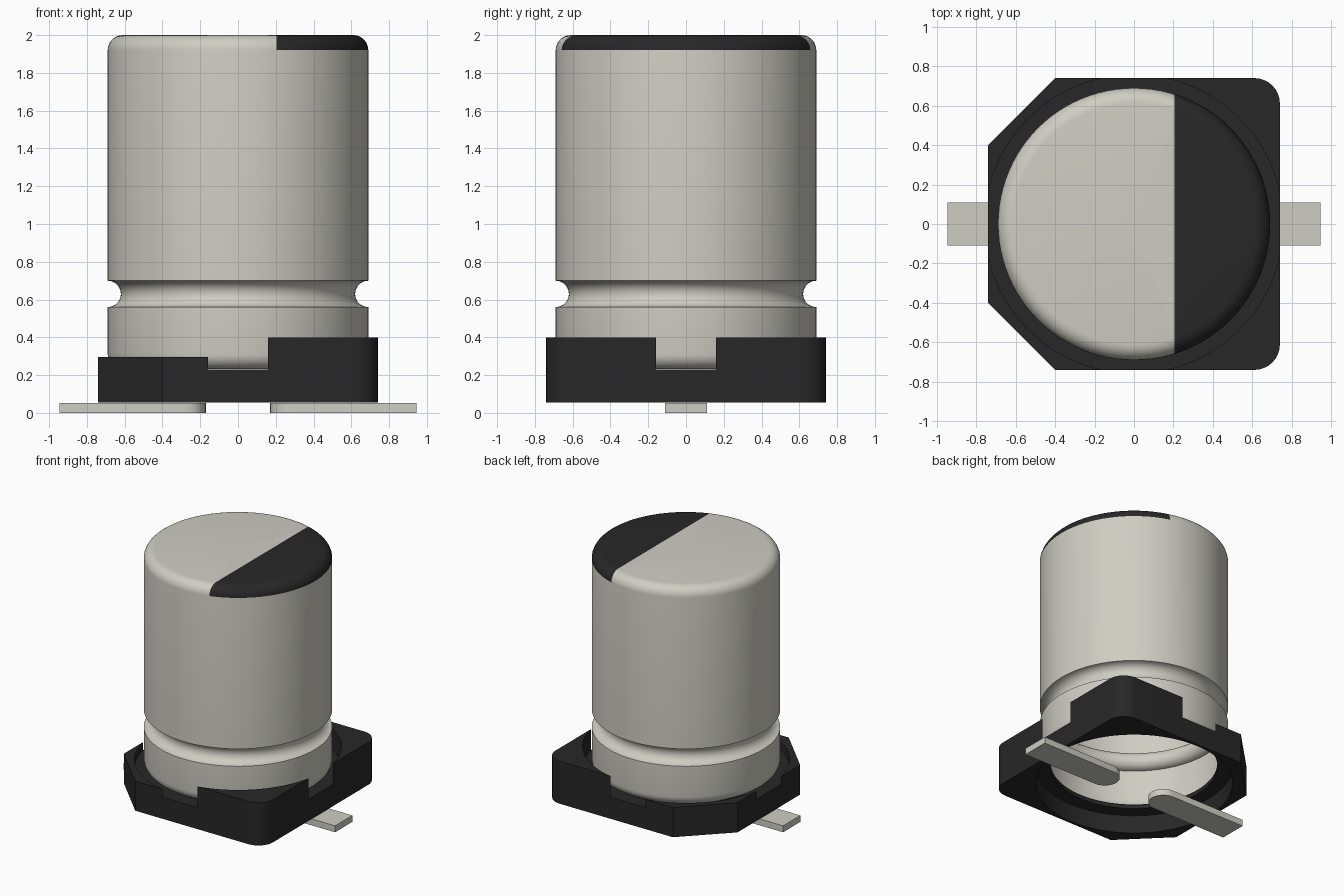
import bpy, bmesh, math

if "Cube" in bpy.data.objects:
    bpy.data.objects.remove(bpy.data.objects["Cube"], do_unlink=True)


def make_material(name, rgb):
    m = bpy.data.materials.new(name)
    m.use_nodes = True
    m.diffuse_color = (*rgb, 1)
    bsdf = next(n for n in m.node_tree.nodes if n.type == 'BSDF_PRINCIPLED')
    bsdf.inputs["Base Color"].default_value = (*rgb, 1)
    bsdf.inputs["Roughness"].default_value = 0.6
    return m


METAL = make_material("light_metal", (0.62, 0.615, 0.55))
BLACK = make_material("black_plastic", (0.021, 0.0205, 0.0205))


def make_object(name, bm, mats):
    mesh = bpy.data.meshes.new(name)
    bm.to_mesh(mesh)
    bm.free()
    obj = bpy.data.objects.new(name, mesh)
    bpy.context.collection.objects.link(obj)
    for m in mats:
        mesh.materials.append(m)
    return obj


def activate(obj):
    bpy.ops.object.select_all(action='DESELECT')
    obj.select_set(True)
    bpy.context.view_layer.objects.active = obj


def smooth(obj, angle=30):
    activate(obj)
    bpy.ops.object.shade_smooth_by_angle(angle=math.radians(angle))


def arc(cx, cy, r, a0, a1, n):
    """Points of an arc from angle a0 to a1 in degrees."""
    angles = [math.radians(a0 + (a1 - a0) * i / n) for i in range(n + 1)]
    return [(cx + r * math.cos(a), cy + r * math.sin(a)) for a in angles]


def prism(name, outline, z0, z1, mat):
    """Extrude a flat outline from z0 up to z1."""
    bm = bmesh.new()
    face = bm.faces.new([bm.verts.new((x, y, z0)) for x, y in outline])
    ext = bmesh.ops.extrude_face_region(bm, geom=[face])["geom"]
    top = [v for v in ext if isinstance(v, bmesh.types.BMVert)]
    bmesh.ops.translate(bm, verts=top, vec=(0, 0, z1 - z0))
    bmesh.ops.recalc_face_normals(bm, faces=bm.faces)
    return make_object(name, bm, [mat])


def cut(obj, name, outline, z0, z1):
    """Subtract a prism from an object."""
    cutter = prism(name, outline, z0, z1, BLACK)
    cutter.hide_render = True
    mod = obj.modifiers.new(name, 'BOOLEAN')
    mod.operation = 'DIFFERENCE'
    mod.solver = 'EXACT'
    mod.object = cutter
    activate(obj)
    bpy.ops.object.modifier_apply(modifier=mod.name)
    bpy.data.objects.remove(cutter, do_unlink=True)


def circle(r, n=96):
    return arc(0, 0, r, 0, 360, n)[:-1]


# Can: lathed shell with rolled bottom, crimp groove and rounded top
R = 0.69
profile = (arc(R - 0.08, 0.312, 0.08, -90, 0, 6)
           + arc(R, 0.63, 0.07, 270, 90, 10)
           + arc(R - 0.08, 1.92, 0.08, 0, 90, 7)
           + [(0, 2.0)])
bm = bmesh.new()
verts = [bm.verts.new((r, 0, z)) for r, z in profile]
edges = [bm.edges.new(pair) for pair in zip(verts, verts[1:])]
bmesh.ops.spin(bm, geom=verts + edges, cent=(0, 0, 0), axis=(0, 0, 1),
               angle=math.tau, steps=96, use_duplicate=False)
bmesh.ops.remove_doubles(bm, verts=bm.verts, dist=0.0005)
bmesh.ops.recalc_face_normals(bm, faces=bm.faces)
cap = [f for f in bm.faces if f.calc_center_median().z > 1.92]
if sum(f.normal.z for f in cap) < 0:
    bmesh.ops.reverse_faces(bm, faces=bm.faces)

# Polarity mark: dark segment across the rounded top
geom = cap + list({e for f in cap for e in f.edges}) + list({v for f in cap for v in f.verts})
bmesh.ops.bisect_plane(bm, geom=geom, dist=0.0001,
                       plane_co=(0.205, 0, 0), plane_no=(1, 0, 0))
for f in bm.faces:
    c = f.calc_center_median()
    f.material_index = int(c.z > 1.92 and c.x > 0.205)
smooth(make_object("can", bm, [METAL, BLACK]), 35)

# Base: square plate with two rounded and two chamfered corners
S, C, F = 0.74, 0.40, 0.13
outline = (arc(S - F, -S + F, F, -90, 0, 8) + arc(S - F, S - F, F, 0, 90, 8)
           + [(-C, S), (-S, C), (-S, -C), (-C, -S)])
base = prism("base", outline, 0.055, 0.40, BLACK)
cut(base, "low_side_cutter", [(-1, -1), (0, -1), (0, 1), (-1, 1)], 0.295, 0.6)
cut(base, "seat_cutter", circle(0.757), 0.23, 0.7)
cut(base, "underside_cutter", circle(0.72), -0.1, 0.20)
cut(base, "opening_cutter", circle(0.612), -0.2, 0.5)
smooth(base)

# Leads: flat tabs with a rounded inner end
W, INNER, OUTER = 0.11, 0.17, 0.945
for side, name in ((1, "left_lead"), (-1, "right_lead")):
    tab = arc(INNER + W, 0, W, 90, 270, 14) + [(OUTER, -W), (OUTER, W)]
    # Leads extend to a total span of two units with the tab ends
    tab = [(side * x, y) for x, y in tab]
    smooth(prism(name, tab, 0.0, 0.052, METAL))
